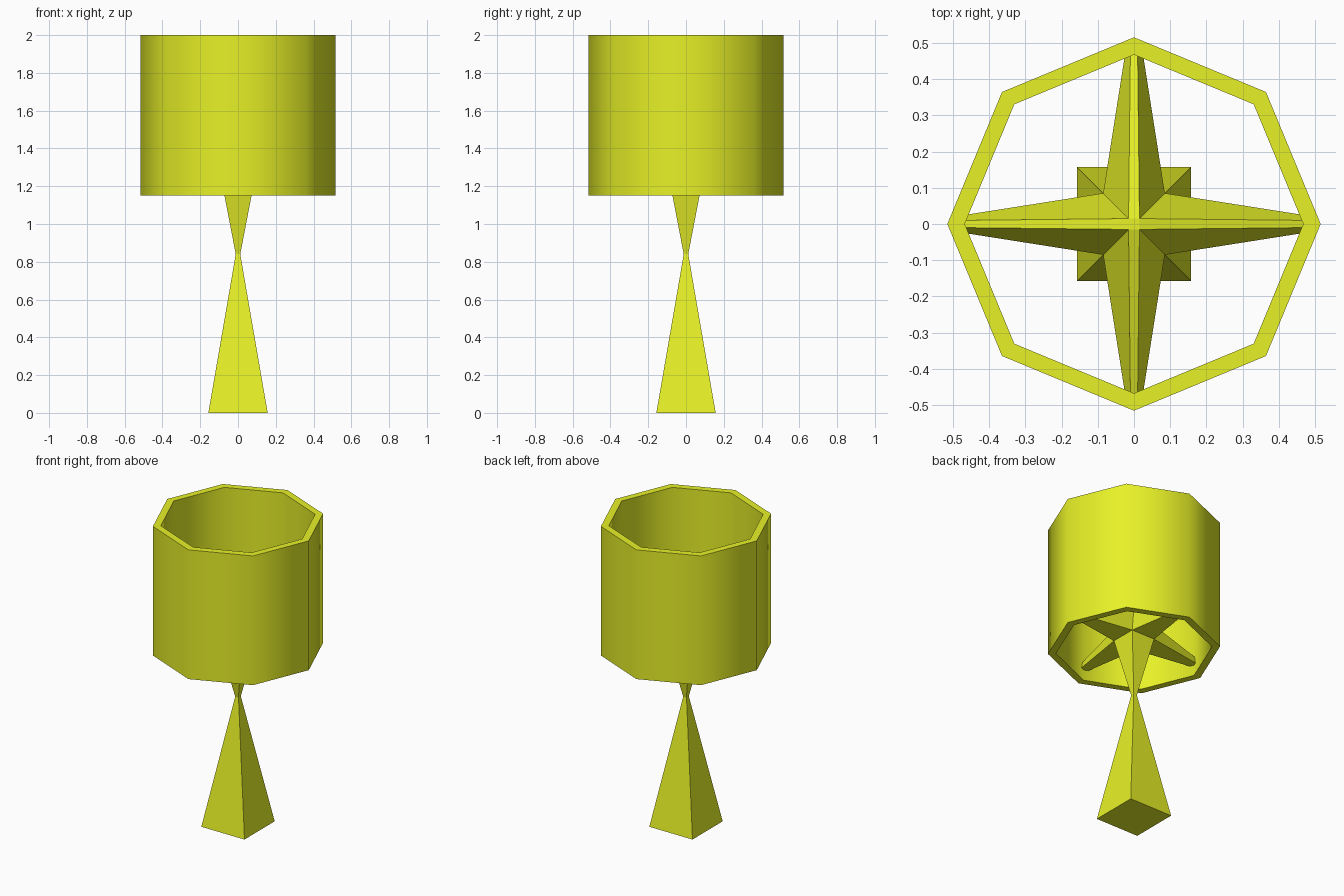
import bpy, bmesh
from math import cos, sin, pi, radians

if "Cube" in bpy.data.objects:
    bpy.data.objects.remove(bpy.data.objects["Cube"])

mat = bpy.data.materials.new("yellow")
mat.diffuse_color = (0.8, 0.88, 0.02, 1)
mat.use_nodes = True
mat.node_tree.nodes["Principled BSDF"].inputs["Base Color"].default_value = mat.diffuse_color


def finish(bm, name):
    bmesh.ops.recalc_face_normals(bm, faces=bm.faces)
    me = bpy.data.meshes.new(name)
    bm.to_mesh(me)
    bm.free()
    me.materials.append(mat)
    ob = bpy.data.objects.new(name, me)
    bpy.context.collection.objects.link(ob)
    return ob


def ring(bm, r, z, n, start=0.0):
    return [bm.verts.new((r * cos(start + 2 * pi * i / n),
                          r * sin(start + 2 * pi * i / n), z)) for i in range(n)]


def bridge(bm, a, b):
    n = len(a)
    return [bm.faces.new((a[i], a[(i + 1) % n], b[(i + 1) % n], b[i])) for i in range(n)]


# Lamp shade: thick eight-sided tube, smooth around, sharp at the rims
bm = bmesh.new()
loops = [ring(bm, r, z, 8) for r, z in
         ((0.515, 1.15), (0.515, 2.0), (0.467, 2.0), (0.467, 1.15))]
for i in range(4):
    bridge(bm, loops[i], loops[(i + 1) % 4])
shade = finish(bm, "lamp_shade")
bpy.context.view_layer.objects.active = shade
shade.select_set(True)
bpy.ops.object.shade_smooth_by_angle(angle=radians(50))

# Stand: square hourglass with a tapering hub on top
bm = bmesh.new()
profile = [(0.157, 0.0), (0.012, 0.84), (0.085, 1.22), (0.015, 1.41)]
loops = [ring(bm, h * 2 ** 0.5, z, 4, pi / 4) for h, z in profile]
bm.faces.new(loops[0])
bm.faces.new(loops[-1])
for a, b in zip(loops[:2], loops[1:3]):
    bridge(bm, a, b)

# Four support arms growing from the hub sides out to the shade
lo, hi = loops[2], loops[3]
for i in range(4):
    j = (i + 1) % 4
    ang = (i + 1) * pi / 2
    tip = []
    for side, z in ((-0.025, 1.22), (0.025, 1.22), (0.01, 1.27), (-0.01, 1.27)):
        tip.append(bm.verts.new((0.467 * cos(ang) - side * sin(ang),
                                 0.467 * sin(ang) + side * cos(ang), z)))
    bridge(bm, [lo[i], lo[j], hi[j], hi[i]], tip)
    bm.faces.new(tip)
finish(bm, "lamp_stand")
